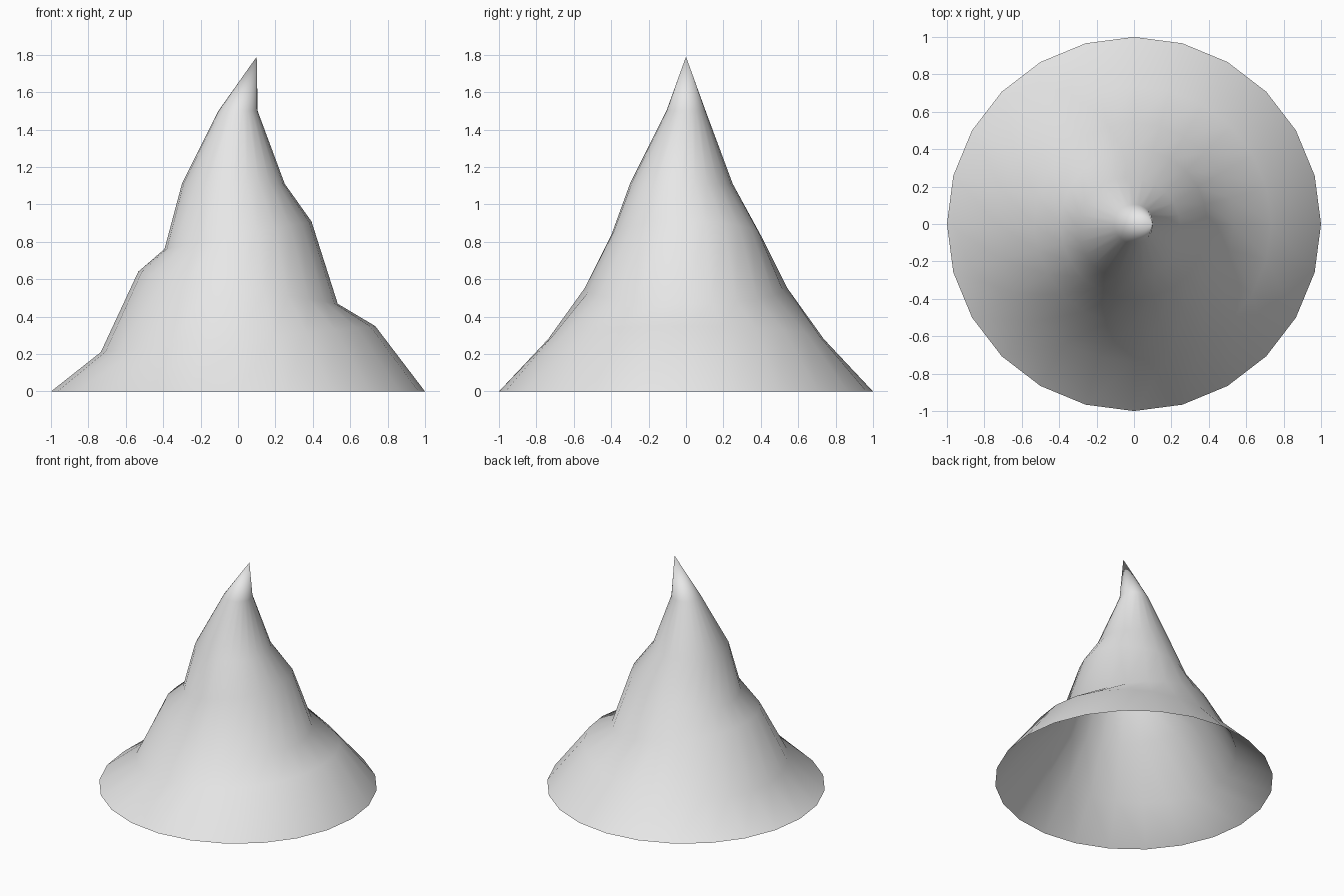
import bpy
import bmesh
from math import atan2, cos, sin, tau
from mathutils import Matrix, Vector

cube = bpy.data.objects.get("Cube")
if cube:
    bpy.data.objects.remove(cube, do_unlink=True)

SIDES = 24

# Each ring: centre x, centre y, height, radius, rise from the centre to the +x edge
RINGS = [
    (0, 0, 0, 1.0, 0),
    (0, 0, 0.28, 0.737, 0.07),
    (0, 0, 0.555, 0.54, -0.087),
    (0, 0, 0.835, 0.4, 0.075),
    (-0.025, -0.025, 1.11, 0.275, 0),
    (0, 0, 1.5, 0.105, 0),
]
TIP = Vector((0.1, 0, 1.79))

# One flat grey
grey = bpy.data.materials.new("plain grey")
grey.use_nodes = True
colour = (0.8, 0.8, 0.8, 1)
grey.diffuse_color = colour
grey.node_tree.nodes["Principled BSDF"].inputs["Base Color"].default_value = colour


def add_ring(bm, x, y, z, radius, rise):
    """A circle of vertices, tilted about the y axis."""
    tilt = Matrix.Rotation(-atan2(rise, radius), 3, "Y")
    centre = Vector((x, y, z))
    angles = [tau * i / SIDES for i in range(SIDES)]
    return [bm.verts.new(centre + tilt @ Vector((radius * cos(a), radius * sin(a), 0)))
            for a in angles]


# Crooked cone: stacked tilted rings, open below, closed by a bent tip
bm = bmesh.new()
loops = [add_ring(bm, *ring) for ring in RINGS]
tip = bm.verts.new(TIP)
for i in range(SIDES):
    j = (i + 1) % SIDES
    for low, high in zip(loops, loops[1:]):
        bm.faces.new((low[i], low[j], high[j], high[i]))
    bm.faces.new((loops[-1][i], loops[-1][j], tip))
for face in bm.faces:
    face.smooth = True

mesh = bpy.data.meshes.new("crooked_cone")
bm.to_mesh(mesh)
bm.free()
mesh.materials.append(grey)
cone = bpy.data.objects.new("crooked_cone", mesh)
bpy.context.collection.objects.link(cone)
